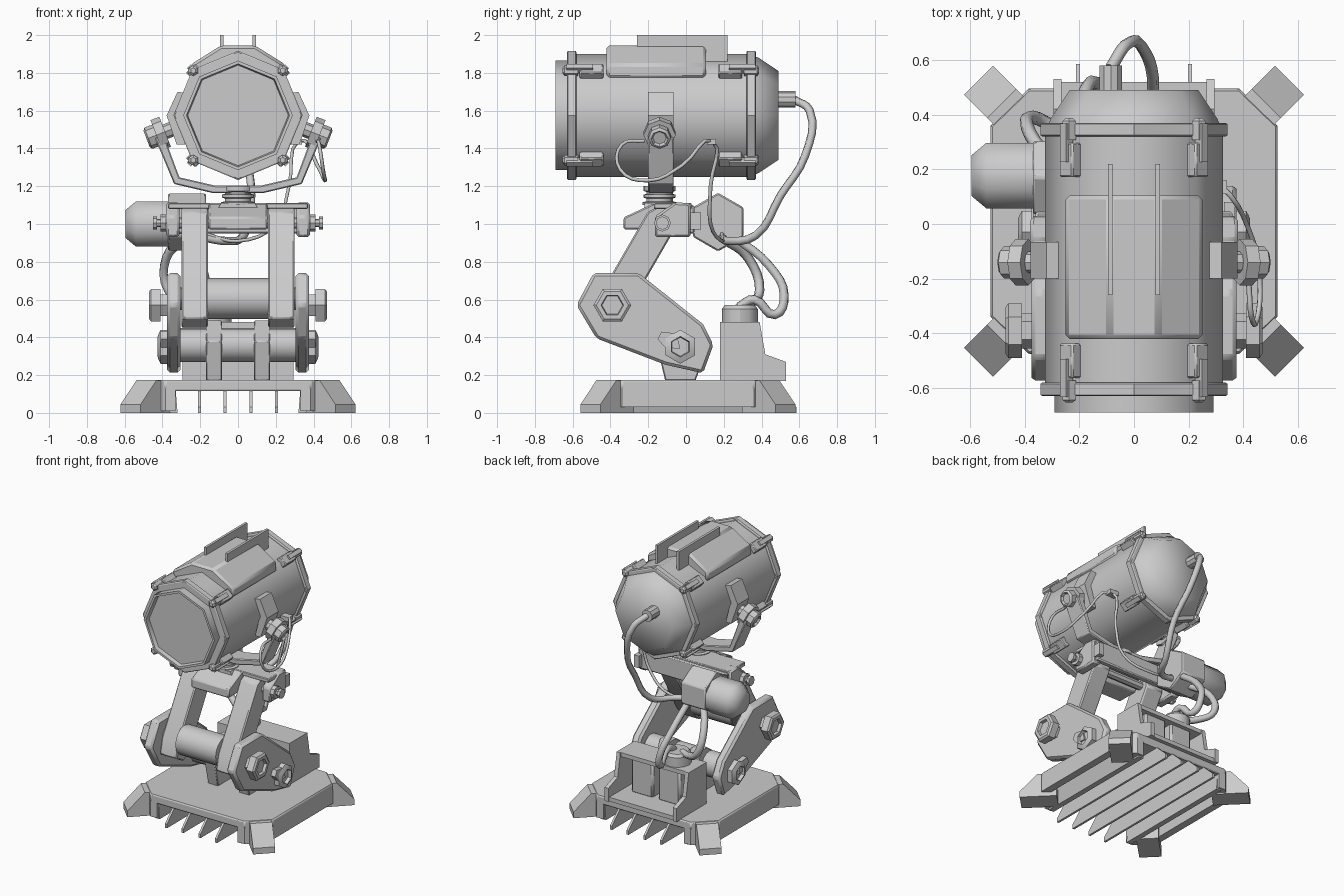
import bpy, bmesh, math
from mathutils import Vector as V

if "Cube" in bpy.data.objects:
    bpy.data.objects.remove(bpy.data.objects["Cube"])

ZC = 1.575  # lamp axis height


def finish(bm, name, bevel=0, mirror="", angle=30, loc=(0, 0, 0)):
    bmesh.ops.recalc_face_normals(bm, faces=bm.faces)
    me = bpy.data.meshes.new(name)
    bm.to_mesh(me)
    bm.free()
    o = bpy.data.objects.new(name, me)
    o.location = loc
    bpy.context.collection.objects.link(o)
    bpy.ops.object.select_all(action='DESELECT')
    o.select_set(True)
    bpy.context.view_layer.objects.active = o
    bpy.ops.object.shade_smooth_by_angle(angle=math.radians(angle))
    if bevel:
        b = o.modifiers.new("bevel", 'BEVEL')
        b.width, b.segments, b.limit_method = bevel, 1, 'ANGLE'
    if mirror:
        m = o.modifiers.new("mirror", 'MIRROR')
        m.use_axis = [a in mirror for a in "xyz"]
    return o


def prism(name, pts, axis, a, b, xf=None, **kw):
    """Extrude a 2D profile along an axis from a to b."""
    place = {'x': lambda p, t: (t, p[0], p[1]), 'y': lambda p, t: (p[0], t, p[1]),
             'z': lambda p, t: (p[0], p[1], t)}[axis]
    bm = bmesh.new()
    lo, hi = [[bm.verts.new(xf(V(place(p, t))) if xf else place(p, t)) for p in pts] for t in (a, b)]
    bm.faces.new(lo)
    bm.faces.new(hi)
    for i in range(len(pts)):
        j = (i + 1) % len(pts)
        bm.faces.new((lo[i], lo[j], hi[j], hi[i]))
    return finish(bm, name, **kw)


def box(name, x, y, z, **kw):
    return prism(name, [(x[0], y[0]), (x[1], y[0]), (x[1], y[1]), (x[0], y[1])], 'z', *z, **kw)


def lathe(name, p, d, prof, n=16, rot=0, **kw):
    """Turned part: profile of (distance, radius) along direction d from p."""
    p, d = V(p), V(d).normalized()
    u = V((0, 0, 1)) if abs(d.z) < .99 else V((1, 0, 0))
    u = (u - d * u.dot(d)).normalized()
    w = d.cross(u)
    bm = bmesh.new()
    rings = []
    for t, r in prof:
        rings.append([bm.verts.new(p + d * t + (u * math.cos(rot + k * math.tau / n)
                     + w * math.sin(rot + k * math.tau / n)) * r) for k in range(n)])
    for A, B in zip(rings, rings[1:]):
        for i in range(n):
            j = (i + 1) % n
            bm.faces.new((A[i], A[j], B[j], B[i]))
    bm.faces.new(rings[0])
    bm.faces.new(rings[-1])
    return finish(bm, name, **kw)


def tube(name, pts, r):
    c = bpy.data.curves.new(name, 'CURVE')
    c.dimensions, c.bevel_depth, c.bevel_resolution, c.resolution_u = '3D', r, 1, 4
    c.use_fill_caps = True
    s = c.splines.new('BEZIER')
    s.bezier_points.add(len(pts) - 1)
    for b, q in zip(s.bezier_points, pts):
        b.co = q
        b.handle_left_type = b.handle_right_type = 'AUTO'
    bpy.context.collection.objects.link(bpy.data.objects.new(name, c))


# Base plate, side skirts, corner feet, cooling fins
half = [(.385, -.485), (.525, -.35), (.525, .35), (.385, .485)]
prism("base_plate", half + [(-x, y) for x, y in half[::-1]], 'z', .115, .175,
      bevel=.008, loc=(0, .01, 0))
prism("side_skirt", [(.47, -.40), (.525, -.35), (.525, .35), (.47, .40)], 'z', .03, .13,
      mirror="x", loc=(0, .01, 0))
prism("inner_rail", [(.32, 0), (.36, 0), (.40, .12), (.33, .12)], 'y', -.47, .47,
      mirror="x", loc=(0, .01, 0))
for s in (-1, 1):
    prism("end_skirt", [(.33, s * .485), (.385, s * .485), (.46, s * .412), (.40, s * .38), (.33, s * .44)],
          'z', .01, .13, mirror="x", loc=(0, .01, 0))
q = math.sqrt(.5)
prism("foot", [(-.1, 0), (-.1, .17), (.03, .173), (.15, .045), (.15, 0)], 'y', -.075, .075,
      xf=lambda v: V((.463 + (v.x - v.y) * q, .41 + (v.x + v.y) * q, v.z)), mirror="xy", loc=(0, .01, 0))
for x in (.07, .205):
    prism("base_fin", [(-.56, 0), (.575, 0), (.575, .03), (.48, .12), (-.47, .12), (-.56, .03)], 'x',
          x - .008, x + .008, mirror="x", loc=(0, .01, 0))

# Power box at the back of the base
prism("box_side_plate", [(.18, .17), (.53, .17), (.53, .27), (.42, .31), (.39, .48), (.18, .48)], 'x',
      .265, .295, mirror="x")
box("box_front_wall", (-.27, .27), (.18, .22), (.17, .48))
box("box_roof", (-.27, .27), (.2, .385), (.45, .48))
box("box_floor", (-.27, .27), (.2, .52), (.17, .2))
box("box_module", (.02, .2), (.2, .36), (.19, .46), mirror="x", bevel=.015)
lathe("box_cap", (-.13, .285, .47), (0, 0, 1), [(0, .095), (.08, .095), (.1, .08)], 12)

# Base lugs and lower joint
prism("base_lug", [(-.11, .17), (.05, .17), (.12, .36), (.07, .49), (0, .49), (-.16, .38)], 'x',
      .085, .17, mirror="x", bevel=.006)
lathe("lower_shaft", (-.31, -.03, .36), (1, 0, 0), [(0, .09), (.62, .09)], 16)
lathe("lower_nut", (.37, -.03, .35), (1, 0, 0), [(0, .09), (.04, .09), (.05, .07), (.055, .055), (.03, .05)], 6,
      mirror="x")
prism("nut_lock_tab", [(-.15, .39), (-.11, .345), (-.03, .34), (-.05, .42), (-.13, .43)], 'x', .37, .41, mirror="x")

# Lower arm plates and elbow
prism("lower_arm", [(-.49, .74), (-.25, .74), (.09, .47), (.145, .36), (.09, .21), (-.11, .255),
                    (-.475, .395), (-.58, .57)], 'x', .305, .375, mirror="x", bevel=.015)
lathe("elbow_drum", (-.31, -.39, .605), (1, 0, 0), [(0, .06), (.145, .06), (.145, .108), (.475, .108),
                                                 (.475, .06), (.62, .06)], 16)
lathe("elbow_nut", (.37, -.39, .57), (1, 0, 0),
      [(0, .065), (.04, .065), (.04, .1), (.09, .1), (.1, .085), (.1, .06), (.08, .055)], 6, rot=math.pi / 6,
      mirror="x")

# Upper arms
a = V((-.39, .57))
b = V((-.13, 1.02))
d = (b - a).normalized()
n = V((-d.y, d.x)) * .085
prism("upper_arm", [a + n, a + n * .6 - d * .11, a - n * .6 - d * .11, a - n,
                    b - n, b - n * .5 + d * .07, b + n * .5 + d * .07, b + n], 'x', .16, .3,
      mirror="x", bevel=.008)

# Head carrier: ears, top plate, sloped front lip, back wall, pivot pin
prism("carrier_ear", [(-.165, .93), (.025, .93), (.025, 1.11), (-.06, 1.115), (-.165, 1.04)], 'x',
      .31, .38, mirror="x", bevel=.012)
box("carrier_plate", (-.37, .37), (-.17, .03), (1.08, 1.11), bevel=.005)
prism("carrier_lip", [(-.33, .97), (-.33, 1.035), (-.17, 1.11), (-.12, 1.08), (-.17, .97)],
      'x', -.155, .155, bevel=.008)
box("carrier_back_wall", (-.36, .36), (.0, .045), (.95, 1.1), bevel=.008)
box("carrier_tab", (.33, .37), (.02, .08), (.97, 1.06), mirror="x")
lathe("pivot_pin", (-.45, -.125, 1.005), (1, 0, 0),
      [(0, .035), (.02, .035), (.02, .022), (.04, .022), (.04, .045), (.07, .045), (.07, .03), (.83, .03),
       (.83, .045), (.86, .045), (.86, .022), (.88, .022), (.88, .035), (.9, .035)], 8)

# Swivel neck
prism("neck_foot", [(-.13, 1.04), (.13, 1.04), (.09, 1.11), (-.09, 1.11)], 'y', -.22, -.03)
lathe("swivel_neck", (0, -.14, 1.1), (0, 0, 1),
      [(0, .09), (.015, .09), (.02, .07), (.035, .07), (.04, .085), (.055, .085), (.06, .07), (.07, .07),
       (.075, .085), (.1, .085)], 16)

# Tilt motor
lathe("motor_housing", (-.17, .17, 1.01), (-1, 0, 0), [(0, .155), (.2, .155)], 6, bevel=.008)
lathe("motor_end", (-.36, .177, 1.0), (-1, 0, 0), [(0, .13), (.18, .13), (.235, .08)], 8, rot=math.pi / 8,
      angle=50)
box("motor_mount", (-.34, -.17), (.03, .1), (.95, 1.09))

# Yoke
outer = [(-.44, 1.455), (-.338, 1.212), (-.13, 1.163)]
inner = [(-.12, 1.203), (-.31, 1.247), (-.395, 1.475)]
prism("yoke", outer + [(-x, z) for x, z in outer[::-1]] + [(-x, z) for x, z in inner[::-1]] + inner,
      'y', -.2, -.065, bevel=.006)
prism("yoke_pad", [(.26, 1.69), (.32, 1.70), (.378, 1.575), (.325, 1.42), (.28, 1.42), (.32, 1.575)], 'y',
      -.2, -.065, mirror="x")
lathe("yoke_bolt", (.33, -.14, 1.51), (.93, 0, -.36),
      [(0, .04), (.06, .04), (.06, .085), (.11, .085), (.11, .06), (.155, .06), (.165, .045), (.15, .035)], 8,
      mirror="x")

# Lamp housing with octagonal flanges, rim, lens and rear cap
lamp = (0, 0, ZC)
Y = (0, 1, 0)
lathe("lamp_body", lamp, Y, [(-.6, .325), (.34, .325)], 8, angle=50)
for y in (-.63, .32):
    lathe("lamp_flange", lamp, Y, [(y, .335), (y + .005, .342), (y + .045, .342), (y + .05, .335)], 8)
lathe("lamp_rim", lamp, Y, [(-.6, .29), (-.69, .29), (-.69, .273), (-.655, .265)], 8, angle=50)
lathe("lens", lamp, Y, [(-.66, .27), (-.65, .27)], 8)
lathe("rear_cap", lamp, Y, [(.36, .315), (.385, .305), (.49, .235)], 8, angle=70)

# Roof cover and fins
prism("roof_cover", [(-.25, 1.77), (-.25, 1.845), (-.09, 1.945), (.09, 1.945), (.25, 1.845), (.25, 1.77)],
      'y', -.42, .105, bevel=.015)
box("roof_fin", (.078, .096), (-.26, .22), (1.84, 2.0), mirror="x")

# Latches and flange bolts on the diagonal corners
for sz in (-1, 1):
    turn = lambda v, s=sz: V((q * (v.x + v.z), v.y, ZC + s * q * (v.z - v.x)))
    for end in (-1, 1):
        ys = sorted(-.133 + end * t for t in (.305, .43))
        prism("latch_plate", [(-.035, .30), (.035, .30), (.035, .355), (-.035, .355)], 'y', *ys,
              xf=turn, mirror="x", bevel=.006)
        ys = sorted(-.133 + end * t for t in (.36, .5))
        prism("latch_hook", [(-.015, .33), (.015, .33), (.015, .368), (-.015, .368)], 'y', *ys,
              xf=turn, mirror="x")
        lathe("flange_bolt", (.335 * q, -.133 + end * .44, ZC + sz * .335 * q), (0, end, 0),
              [(0, .028), (.07, .028), (.08, .015)], 6, mirror="x")

# Cables
lathe("cable_socket", (-.085, .46, 1.66), Y, [(0, .043), (.12, .043)], 10)
tube("lamp_cable", [(-.085, .57, 1.66), (-.03, .655, 1.6), (.04, .63, 1.36), (.07, .5, 1.15),
                    (.03, .37, .94), (-.06, .22, .91), (-.19, .19, .93)], .022)
tube("motor_cable", [(-.28, .2, .92), (-.38, .33, .82), (-.37, .39, .65), (-.27, .34, .58), (-.17, .28, .56)], .025)
tube("power_cable", [(-.2, .26, .93), (-.19, .44, .78), (-.15, .52, .62), (-.12, .47, .52),
                     (-.1, .36, .6), (-.1, .28, .56)], .025)
tube("thin_wire", [(.42, -.22, 1.44), (.43, -.34, 1.42), (.45, -.35, 1.29), (.46, -.2, 1.23),
                   (.42, -.02, 1.31), (.32, .14, 1.44), (.27, .13, 1.2), (.2, .13, 1.0), (.0, .19, .91),
                   (-.18, .19, .95)], .01)
box("wire_clip", (.27, .34), (.11, .16), (1.42, 1.45))
